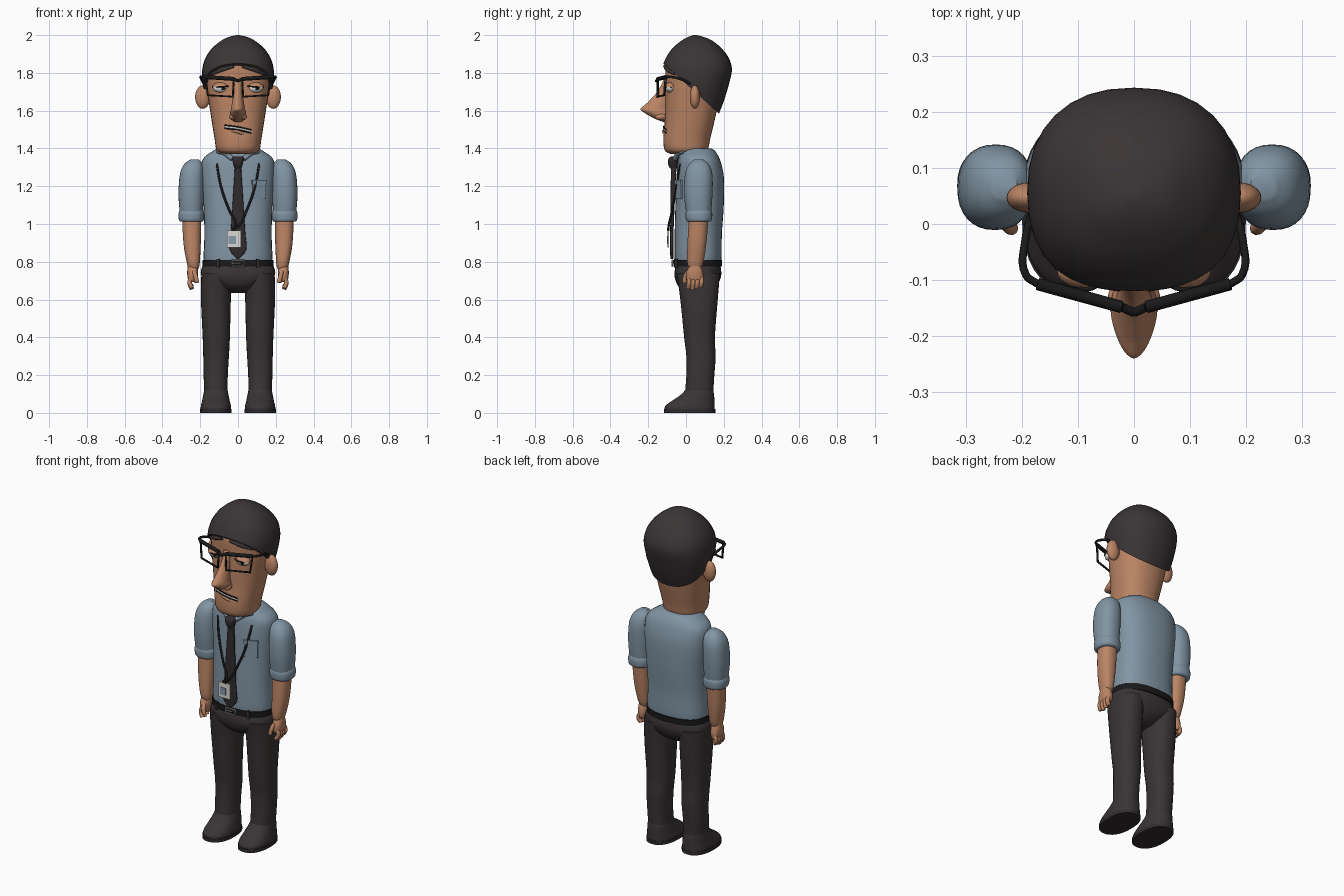
import bpy, bmesh, math
from mathutils import Matrix, Vector

if "Cube" in bpy.data.objects:
    bpy.data.objects.remove(bpy.data.objects["Cube"], do_unlink=True)


def material(name, r, g, b):
    m = bpy.data.materials.new(name)
    m.use_nodes = True
    m.diffuse_color = (r, g, b, 1)
    shader = m.node_tree.nodes["Principled BSDF"]
    shader.inputs["Base Color"].default_value = (r, g, b, 1)
    shader.inputs["Roughness"].default_value = 0.8
    return m


SKIN = material("skin", .5, .235, .13)
HAIR = material("dark hair", .043, .035, .036)
PANTS = material("dark trousers", .042, .034, .035)
SHIRT = material("blue shirt", .22, .3, .37)
TIE = material("dark tie", .03, .024, .026)
BLACK = material("black", .01, .01, .011)
WHITE = material("off white", .7, .69, .64)
SILVER = material("silver", .42, .42, .4)
BADGE = material("badge blue", .25, .32, .42)


def finish(name, bm, mat, cut=None):
    """Optionally trim below a plane, then make a smooth shaded object."""
    if cut:
        point, normal = cut
        bmesh.ops.bisect_plane(bm, geom=bm.verts[:] + bm.edges[:] + bm.faces[:],
                               plane_co=point, plane_no=normal, clear_inner=True)
        rim = [e for e in bm.edges if e.is_boundary]
        bmesh.ops.holes_fill(bm, edges=rim, sides=0)
    bmesh.ops.recalc_face_normals(bm, faces=bm.faces)
    me = bpy.data.meshes.new(name)
    bm.to_mesh(me)
    bm.free()
    for p in me.polygons:
        p.use_smooth = True
    me.set_sharp_from_angle(angle=math.radians(40))
    me.materials.append(mat)
    ob = bpy.data.objects.new(name, me)
    bpy.context.collection.objects.link(ob)
    return ob


def blend(a, b, c, d, t):
    """Smooth curve through b and c."""
    return b + t / 2 * (c - a + t * (2 * a - 5 * b + 4 * c - d + t * (3 * (b - c) + d - a)))


def loft(name, rings, mat, cx=0, power=2.3, side=1, steps=4, sides=32, cut=None):
    """Rings are (z, half width, front y, back y[, centre x])."""
    rows = [tuple(r) + (cx,) * (5 - len(r)) for r in rings]
    dense = []
    for i in range(len(rows) - 1):
        near = [rows[max(0, min(len(rows) - 1, i + k))] for k in (-1, 0, 1, 2)]
        dense += [[blend(*v, j / steps) for v in zip(*near)] for j in range(steps)]
    dense.append(rows[-1])
    bm = bmesh.new()
    loops = []
    for z, hw, front, back, mid in dense:
        loop = []
        for k in range(sides):
            a = math.tau * k / sides
            c, s = math.cos(a), math.sin(a)
            x = math.copysign(abs(c) ** (2 / power), c) * hw
            y = math.copysign(abs(s) ** (2 / power), s) * (back - front) / 2
            loop.append(bm.verts.new((side * (mid + x), (front + back) / 2 + y, z)))
        loops.append(loop)
    for lo, hi in zip(loops, loops[1:]):
        for k in range(sides):
            n = (k + 1) % sides
            bm.faces.new((lo[k], lo[n], hi[n], hi[k]))
    bm.faces.new(loops[0])
    bm.faces.new(loops[-1])
    return finish(name, bm, mat, cut)


def ball(name, loc, size, mat, cut=None):
    bm = bmesh.new()
    bmesh.ops.create_uvsphere(bm, u_segments=24, v_segments=16, radius=1,
                              matrix=Matrix.Translation(loc) @ Matrix.Diagonal((*size, 1)))
    return finish(name, bm, mat, cut)


def box(name, loc, size, mat, turn=0):
    bm = bmesh.new()
    bmesh.ops.create_cube(bm, size=1, matrix=Matrix.Translation(loc)
                          @ Matrix.Rotation(turn, 4, "Z") @ Matrix.Diagonal((*size, 1)))
    return finish(name, bm, mat)


def tube(name, points, radius, mat, side=1, closed=False, smooth=True):
    cu = bpy.data.curves.new(name, "CURVE")
    cu.dimensions = "3D"
    cu.bevel_depth, cu.bevel_resolution = radius, 3
    cu.use_fill_caps = True
    if smooth:
        sp = cu.splines.new("BEZIER")
        sp.bezier_points.add(len(points) - 1)
        for bp, (x, y, z) in zip(sp.bezier_points, points):
            bp.co = (side * x, y, z)
            bp.handle_left_type = bp.handle_right_type = "AUTO"
        sp.resolution_u = 6
    else:
        sp = cu.splines.new("POLY")
        sp.points.add(len(points) - 1)
        for pt, (x, y, z) in zip(sp.points, points):
            pt.co = (side * x, y, z, 1)
    sp.use_cyclic_u = closed
    cu.materials.append(mat)
    ob = bpy.data.objects.new(name, cu)
    bpy.context.collection.objects.link(ob)
    return ob


# Head, nose and hair cap trimmed along a sloping hairline
loft("head", [(1.37, .08, -.08, .09), (1.39, .113, -.112, .115), (1.45, .124, -.12, .128),
              (1.55, .14, -.112, .152), (1.65, .155, -.11, .172), (1.75, .168, -.108, .18),
              (1.85, .165, -.105, .18), (1.93, .1, -.05, .12)], SKIN)
loft("nose", [(1.54, .02, -.12, -.08), (1.56, .038, -.17, -.08), (1.59, .042, -.222, -.08),
              (1.61, .037, -.24, -.08), (1.64, .032, -.207, -.08), (1.7, .023, -.152, -.08),
              (1.77, .022, -.115, -.08)], SKIN, power=1.7)
loft("hair", [(1.55, .15, -.11, .16), (1.65, .172, -.12, .2), (1.75, .188, -.125, .23),
              (1.82, .189, -.128, .243), (1.88, .172, -.106, .226), (1.93, .138, -.072, .188),
              (1.97, .09, -.025, .14), (1.99, .05, .01, .095), (2, .008, .04, .055)],
     HAIR, cut=(Vector((0, -.12, 1.85)), Vector((0, .9, 1))))

# Grimacing mouth
smile = [(-.07, -.101, 1.515), (0, -.116, 1.506), (.07, -.101, 1.49)]
tube("teeth", smile, .007, WHITE)
for label, dz in (("upper", .008), ("lower", -.008)):
    tube(label + "_lip_line", [(x, y - .003, z + dz) for x, y, z in smile], .004, BLACK)
tube("lower_lip", [(x * .6, y - .002, z - .018) for x, y, z in smile], .009, SKIN)

# Shirt, collar, belt and trouser seat
loft("shirt", [(.775, .172, -.052, .178), (.82, .182, -.06, .188), (.95, .178, -.06, .19),
               (1.1, .183, -.056, .2), (1.25, .195, -.05, .2), (1.34, .188, -.042, .18),
               (1.385, .135, -.03, .155), (1.4, .11, -.02, .135)], SHIRT, power=2.4)
loft("belt", [(.775, .187, -.064, .19), (.81, .187, -.066, .192)], BLACK, power=2.4)
loft("trouser_seat", [(.635, .05, .01, .11), (.67, .11, -.04, .16), (.72, .19, -.06, .185),
                      (.765, .193, -.058, .185), (.785, .18, -.05, .178)], PANTS, power=2.5)
buckle = [(-.032, -.072, .777), (.032, -.072, .777), (.032, -.072, .808), (-.032, -.072, .808)]
tube("belt_buckle", buckle, .005, SILVER, closed=True, smooth=False)
tube("buckle_pin", [(-.03, -.073, .793), (.012, -.073, .793)], .004, SILVER, smooth=False)

# Tie, badge and breast pocket
loft("tie_knot", [(1.295, .016, -.085, -.045), (1.315, .024, -.094, -.045),
                  (1.345, .031, -.093, -.04), (1.357, .022, -.08, -.035)], TIE, power=2.6)
loft("tie_blade", [(.815, .004, -.082, -.066), (.865, .044, -.085, -.066),
                   (.95, .039, -.084, -.066), (1.1, .029, -.082, -.06),
                   (1.31, .016, -.08, -.05)], TIE, power=4)
box("badge", (-.022, -.094, .92), (.074, .008, .09), WHITE)
box("badge_photo", (-.03, -.099, .915), (.038, .004, .042), BADGE)
box("badge_clip", (-.022, -.094, .972), (.022, .012, .016), BLACK)
box("breast_pocket", (.112, -.036, 1.18), (.075, .012, .095), SHIRT, turn=.4)
box("pocket_flap", (.112, -.038, 1.222), (.08, .014, .024), SHIRT, turn=.4)

for s, label in ((1, "left_"), (-1, "right_")):
    # Ear, eye, lids and brow
    ball(label + "ear", (s * .187, .047, 1.672), (.04, .027, .062), SKIN)
    ball(label + "nostril", (s * .029, -.135, 1.568), (.018, .03, .018), SKIN)
    eye = Vector((s * .09, -.083, 1.72))
    ball(label + "eye", eye, (.043, .026, .025), WHITE)
    ball(label + "pupil", eye + Vector((.012, -.023, .002)), (.012, .006, .013), BLACK)
    ball(label + "upper_lid", eye, (.048, .032, .031), SKIN, (eye + Vector((0, 0, .006)), Vector((0, 0, 1))))
    tube(label + "lash", [(.048, -.1, 1.729), (.09, -.116, 1.727), (.134, -.078, 1.725)], .004, BLACK, s)
    tube(label + "eyebrow", [(.025, -.112, 1.835), (.085, -.098, 1.815), (.14, -.056, 1.795)],
         .009, HAIR, s)

    # Glasses
    frame = [(.022, -.148, 1.768), (.172, -.107, 1.778), (.16, -.115, 1.682), (.028, -.151, 1.674)]
    tube(label + "lens_frame", frame, .0065, BLACK, s, closed=True, smooth=False)
    tube(label + "brow_bar", frame[:2], .011, BLACK, s, smooth=False)
    tube(label + "bridge", [(0, -.158, 1.757), frame[0]], .008, BLACK, s, smooth=False)
    tube(label + "temple", [frame[1], (.193, -.09, 1.78), (.194, -.03, 1.768), (.175, .04, 1.735)],
         .007, BLACK, s)

    # Collar flap, lanyard and belt loop
    tube(label + "collar", [(.105, -.01, 1.385), (.07, -.04, 1.375), (.03, -.058, 1.345)], .013, SHIRT, s)
    tube(label + "lanyard", [(.112, -.028, 1.32), (.103, -.041, 1.26), (.085, -.053, 1.18),
                             (.045, -.074, 1.07), (.012, -.09, 1), (-.022 * s, -.095, .97)],
         .006, BLACK, s)
    box(label + "belt_loop", (s * .105, -.051, .793), (.014, .02, .046), PANTS, turn=s * .3)

    # Sleeve with rolled cuff
    loft(label + "sleeve", [(1.03, .058, .005, .13, .247), (1.15, .067, -.01, .14, .248),
                            (1.26, .064, -.006, .14, .244), (1.315, .05, .015, .122, .236),
                            (1.342, .022, .045, .09, .23)], SHIRT, side=s)
    loft(label + "cuff", [(1.012, .057, .008, .128), (1.022, .066, 0, .137), (1.055, .068, -.003, .139),
                          (1.072, .062, .002, .134)], SHIRT, cx=.247, side=s)

    # Forearm and hand
    loft(label + "forearm", [(.765, .027, .015, .08, .234), (.8, .035, .006, .093, .237),
                             (.9, .046, .008, .108, .243), (1.04, .051, .015, .12, .245)],
         SKIN, side=s)
    loft(label + "palm", [(.692, .018, .012, .085), (.71, .026, .002, .092), (.745, .029, .003, .09),
                          (.785, .025, .02, .078)], SKIN, cx=.24, side=s)
    for i in range(4):
        y = .016 + i * .022
        tip = .655 + abs(i - 1) * .006
        tube(label + "finger_" + str(i + 1), [(.245, y, .72), (.256, y, .69), (.244, y - .004, tip)],
             .012, SKIN, s)
    tube(label + "thumb", [(.232, .012, .75), (.224, -.004, .72), (.218, -.008, .69)], .012, SKIN, s)

    # Trouser leg, shoe and sole
    loft(label + "trouser_leg", [(.07, .058, -.005, .14, .116), (.12, .062, -.004, .145, .117),
                                 (.2, .064, .002, .15, .118), (.3, .068, .002, .157, .116),
                                 (.4, .072, -.01, .153, .115), (.6, .079, -.03, .168, .117),
                                 (.74, .08, -.05, .18, .114)], PANTS, side=s)
    loft(label + "shoe", [(.012, .08, -.112, .152), (.035, .08, -.11, .152), (.06, .074, -.08, .151),
                          (.1, .066, -.022, .148), (.135, .058, .004, .14)], PANTS, cx=.117, side=s)
    loft(label + "sole", [(0, .083, -.117, .155), (.02, .083, -.117, .155)], TIE, cx=.117, side=s)
